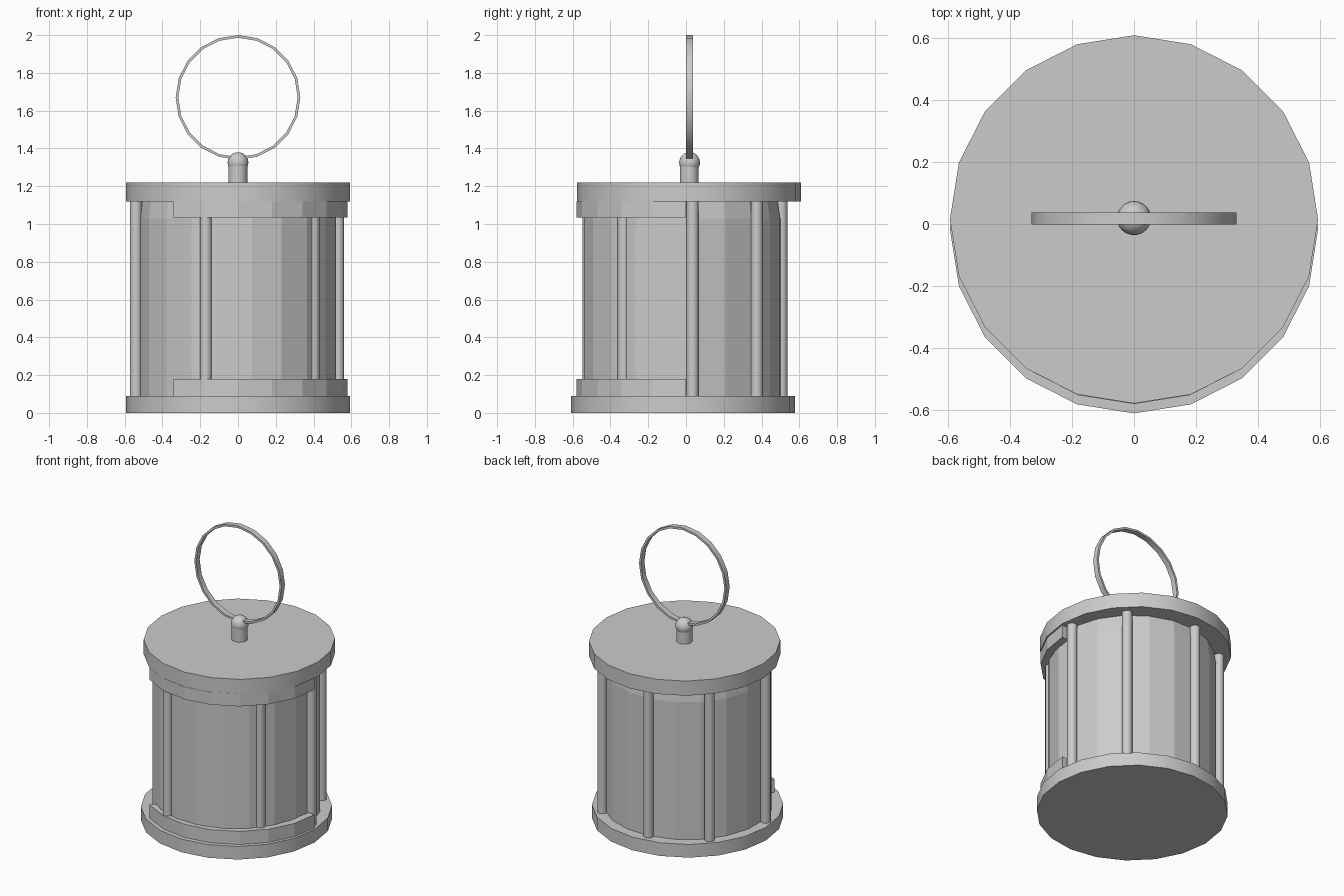
import bpy
import bmesh
from math import cos, sin, radians, pi
from mathutils import Matrix, Vector

cube = bpy.data.objects.get("Cube")
if cube:
    bpy.data.objects.remove(cube, do_unlink=True)

GREY = (0.6, 0.6, 0.6, 1.0)
grey = bpy.data.materials.new("plain grey")
grey.use_nodes = True
grey.diffuse_color = GREY
grey.node_tree.nodes["Principled BSDF"].inputs["Base Color"].default_value = GREY

SIDES = 20


def add_object(name, bm, smooth=False):
    bmesh.ops.recalc_face_normals(bm, faces=bm.faces)
    mesh = bpy.data.meshes.new(name)
    bm.to_mesh(mesh)
    bm.free()
    mesh.materials.append(grey)
    obj = bpy.data.objects.new(name, mesh)
    bpy.context.collection.objects.link(obj)
    if smooth:
        bpy.ops.object.select_all(action='DESELECT')
        obj.select_set(True)
        bpy.context.view_layer.objects.active = obj
        bpy.ops.object.shade_smooth_by_angle(angle=radians(35))
    return obj


def cylinder(name, x, y, bottom, top, radius, sides=SIDES, turn=0, smooth=True, tip=None):
    bm = bmesh.new()
    place = Matrix.Translation((x, y, (bottom + top) / 2)) @ Matrix.Rotation(radians(turn), 4, 'Z')
    bmesh.ops.create_cone(bm, cap_ends=True, segments=sides, radius1=radius,
                          radius2=radius if tip is None else tip,
                          depth=top - bottom, matrix=place)
    return add_object(name, bm, smooth)


def hoop(name, inner, outer, low, high, start, steps, place, closed=False, smooth=False):
    """Square-edged strip swept around an axis, open or closed."""
    bm = bmesh.new()
    rings = []
    for i in range(steps if closed else steps + 1):
        a = radians(start) + i * 2 * pi / SIDES
        rings.append([bm.verts.new(place @ Vector((r * cos(a), r * sin(a), h)))
                      for r, h in ((inner, low), (outer, low), (outer, high), (inner, high))])
    for i in range(steps):
        a, b = rings[i], rings[(i + 1) % len(rings)]
        for k in range(4):
            n = (k + 1) % 4
            bm.faces.new((a[k], a[n], b[n], b[k]))
    if not closed:
        bm.faces.new(rings[0])
        bm.faces.new(rings[-1][::-1])
    return add_object(name, bm, smooth)


# Base and lid discs, slightly offset from one another
cylinder("base_disc", 0, -0.017, 0, 0.09, 0.593)
cylinder("lid_disc", 0, 0.015, 1.12, 1.22, 0.593)

# Faceted drum with a slightly drawn-in shoulder
cylinder("drum_wall", 0, -0.02, 0.09, 1.03, 0.525, turn=8, smooth=False)
cylinder("drum_shoulder", 0, -0.02, 1.03, 1.12, 0.525, turn=8, smooth=False, tip=0.512)

# Partial bands around the front
for name, low, high in (("lower_band", 0.09, 0.18), ("upper_band", 1.035, 1.12)):
    hoop(name, 0.53, 0.58, low, high, -126, 7, Matrix.Identity(4))

# Upright rods around the drum
rods = ((0.53, 0.035), (0.37, 0.375), (-0.07, 0.505), (-0.41, 0.33),
        (-0.54, -0.09), (-0.17, -0.515), (0.40, -0.33))
for i, (x, y) in enumerate(rods):
    cylinder(f"rod_{i + 1}", x, y, 0.09, 1.12, 0.032, sides=16)

# Knob on the lid
cylinder("knob_stem", 0, 0.017, 1.22, 1.33, 0.05, sides=24)
bm = bmesh.new()
bmesh.ops.create_uvsphere(bm, u_segments=24, v_segments=12, radius=0.055,
                          matrix=Matrix.Translation((0, 0.019, 1.325)))
add_object("knob_ball", bm, True)

# Hanging ring
upright = Matrix.Translation((0, 0.018, 1.67)) @ Matrix.Rotation(pi / 2, 4, 'X')
hoop("hanging_ring", 0.316, 0.33, -0.019, 0.019, 0, SIDES, upright, closed=True, smooth=True)
